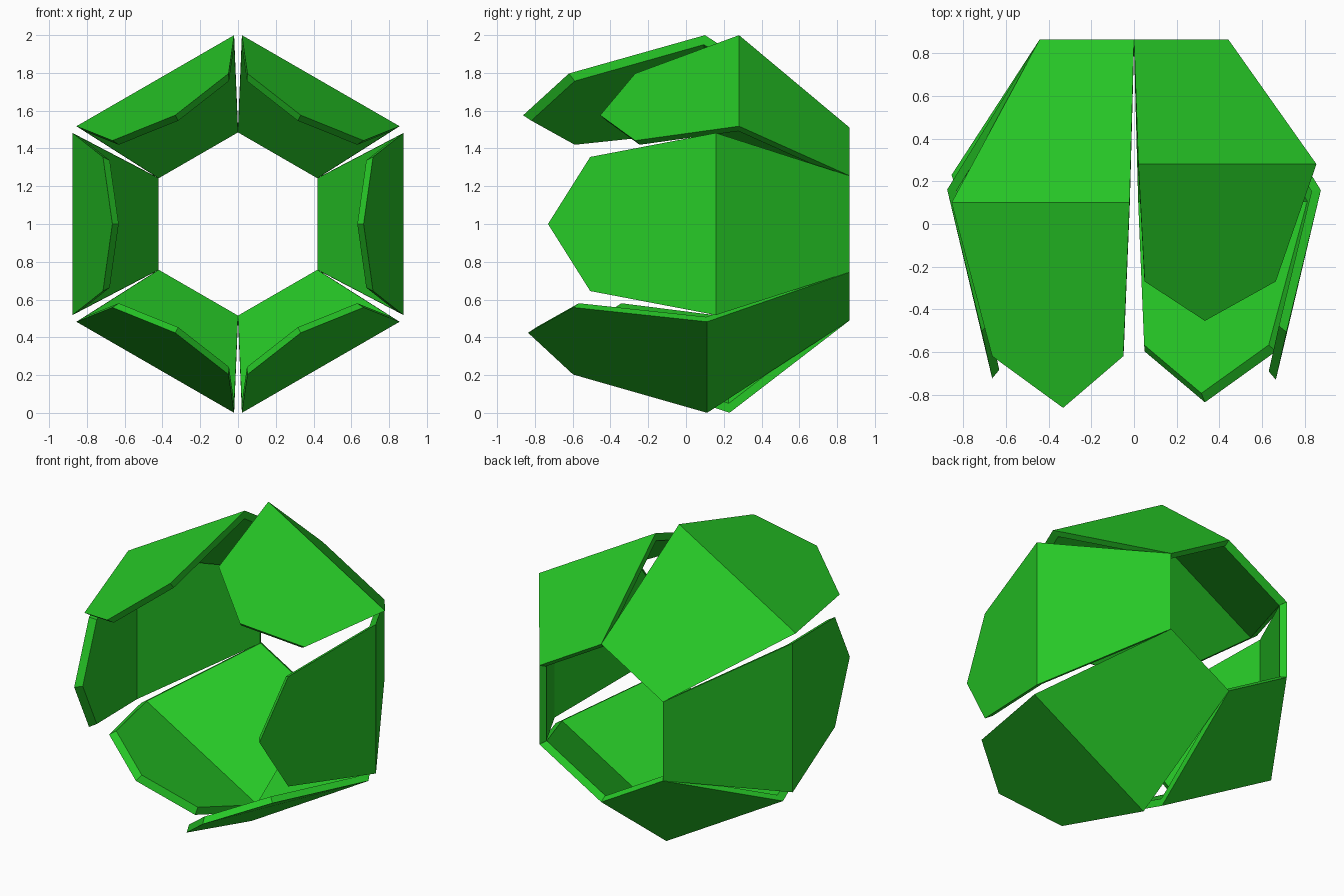
import bpy, bmesh, math

if "Cube" in bpy.data.objects:
    bpy.data.objects.remove(bpy.data.objects["Cube"])

BACK = 0.866       # y of the flat open back ring
SHELL = 0.95       # inner skin = outer skin scaled toward the centre

green = bpy.data.materials.new("green")
green.diffuse_color = (0.02, 0.58, 0.02, 1)
green.use_nodes = True
green.node_tree.nodes["Principled BSDF"].inputs["Base Color"].default_value = green.diffuse_color

# Petal outline: (radius from axis, half-width sideways, y)
OUTLINE = [
    (0.442, -0.255, BACK), (0.876, -0.482, 0.10), (0.715, -0.355, -0.62),
    (0.665, 0.0, -0.862),
    (0.715, 0.355, -0.62), (0.876, 0.482, 0.10), (0.442, 0.255, BACK),
]


def petal(name, degrees, length):
    """Folded petal: back panel plus pointed front panel, with thickness."""
    a = math.radians(degrees)
    c, s = math.cos(a), math.sin(a)
    bm = bmesh.new()

    def skin(k):
        verts = []
        for r, w, y in OUTLINE:
            y = BACK - (BACK - y * k) * length
            r, w = r * k, w * k
            verts.append(bm.verts.new((r * c - w * s, y, 1 + r * s + w * c)))
        bm.faces.new([verts[i] for i in (0, 1, 5, 6)])
        bm.faces.new(verts[1:6])
        return verts

    outer, inner = skin(1.0), skin(SHELL)
    # Rim joining the two skins
    for i in range(7):
        j = (i + 1) % 7
        bm.faces.new((outer[i], outer[j], inner[j], inner[i]))
    bmesh.ops.recalc_face_normals(bm, faces=bm.faces)
    mesh = bpy.data.meshes.new(name)
    bm.to_mesh(mesh)
    bm.free()
    mesh.materials.append(green)
    bpy.context.collection.objects.link(bpy.data.objects.new(name, mesh))


# Six petals around the y axis, each stretched differently in depth
petal("petal_right", 0, 0.924)
petal("petal_upper_right", 60, 0.764)
petal("petal_upper_left", 120, 1.0)
petal("petal_left", 180, 0.92)
petal("petal_lower_left", 240, 0.83)
petal("petal_lower_right", 300, 0.985)
